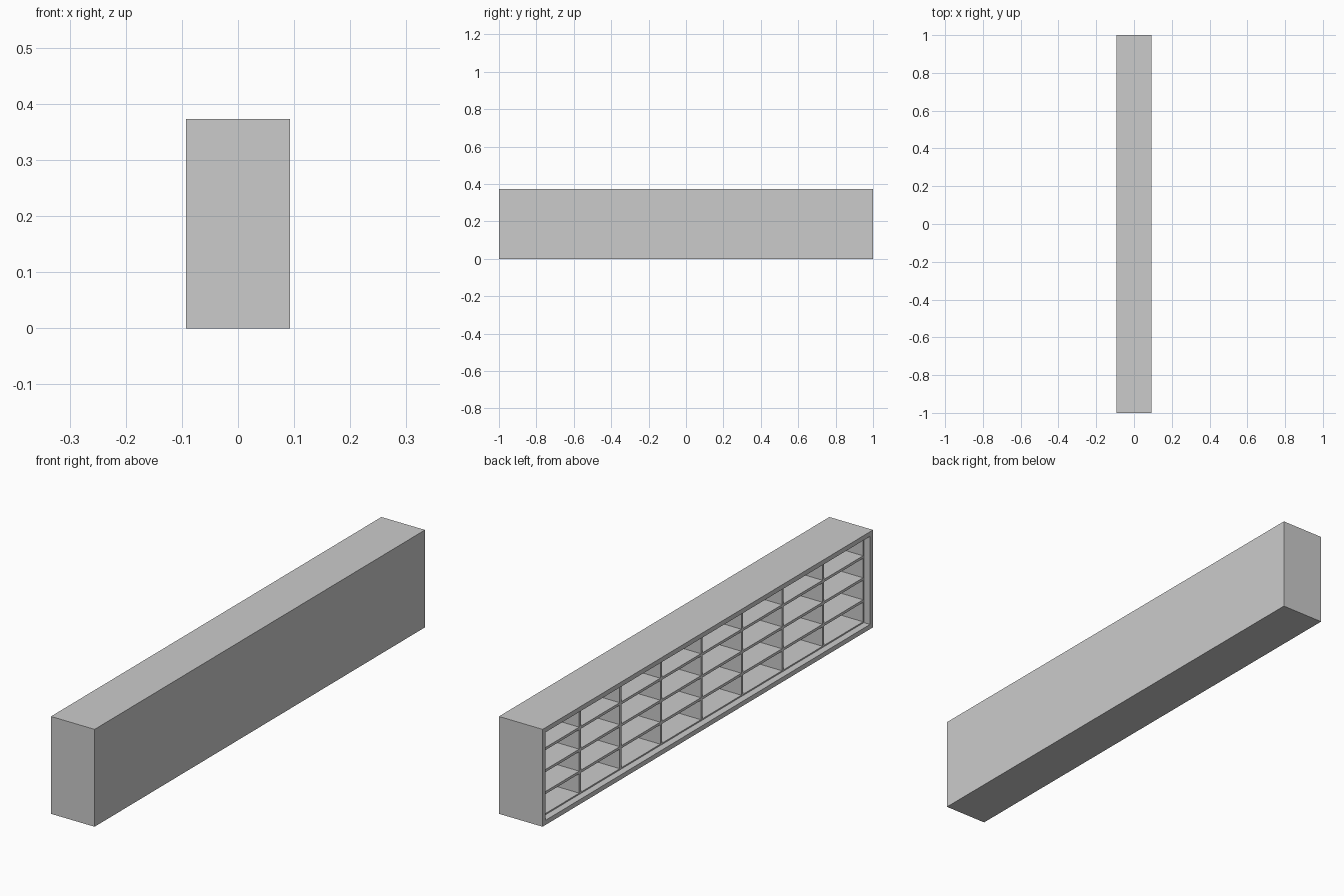
import bpy

if "Cube" in bpy.data.objects:
    bpy.data.objects.remove(bpy.data.objects["Cube"])

W, L, H = 0.185, 2.0, 0.373   # depth (x), length (y), height (z)
T = 0.018                     # casing thickness
B = 0.010                     # inner board thickness
FRONT = -W / 2 + 0.026        # recessed front edge of the inner grid
BACK = W / 2 - T              # inner face of the back panel
COLS, ROWS = 8, 4


def box(name, x0, x1, y0, y1, z0, z1):
    bpy.ops.mesh.primitive_cube_add(
        size=1, location=((x0 + x1) / 2, (y0 + y1) / 2, (z0 + z1) / 2))
    ob = bpy.context.object
    ob.name = name
    ob.scale = (x1 - x0, y1 - y0, z1 - z0)
    bpy.ops.object.transform_apply(location=False, rotation=False, scale=True)
    return ob


# Outer casing, open towards -x
casing = box("casing", -W / 2, W / 2, -L / 2, L / 2, 0, H)
cutter = box("casing_cutter", -W / 2 - 0.1, BACK, -L / 2 + T, L / 2 - T, T, H - T)
cutter.hide_render = True
cut = casing.modifiers.new("hollow", 'BOOLEAN')
cut.operation = 'DIFFERENCE'
cut.object = cutter
cut.solver = 'EXACT'
bpy.context.view_layer.objects.active = casing
bpy.ops.object.modifier_apply(modifier=cut.name)
bpy.data.objects.remove(cutter)

yi, z0, z1 = L / 2 - T, T, H - T

# Upright dividers, with half-thickness liners at both ends
for i in range(COLS + 1):
    y = -yi + 2 * yi * i / COLS
    box(f"divider_{i}", FRONT, BACK, max(y - B / 2, -yi), min(y + B / 2, yi), z0, z1)

# Shelves, with half-thickness liners at top and bottom
for j in range(ROWS + 1):
    z = z0 + (z1 - z0) * j / ROWS
    box(f"shelf_{j}", FRONT, BACK, -yi, yi, max(z - B / 2, z0), min(z + B / 2, z1))
